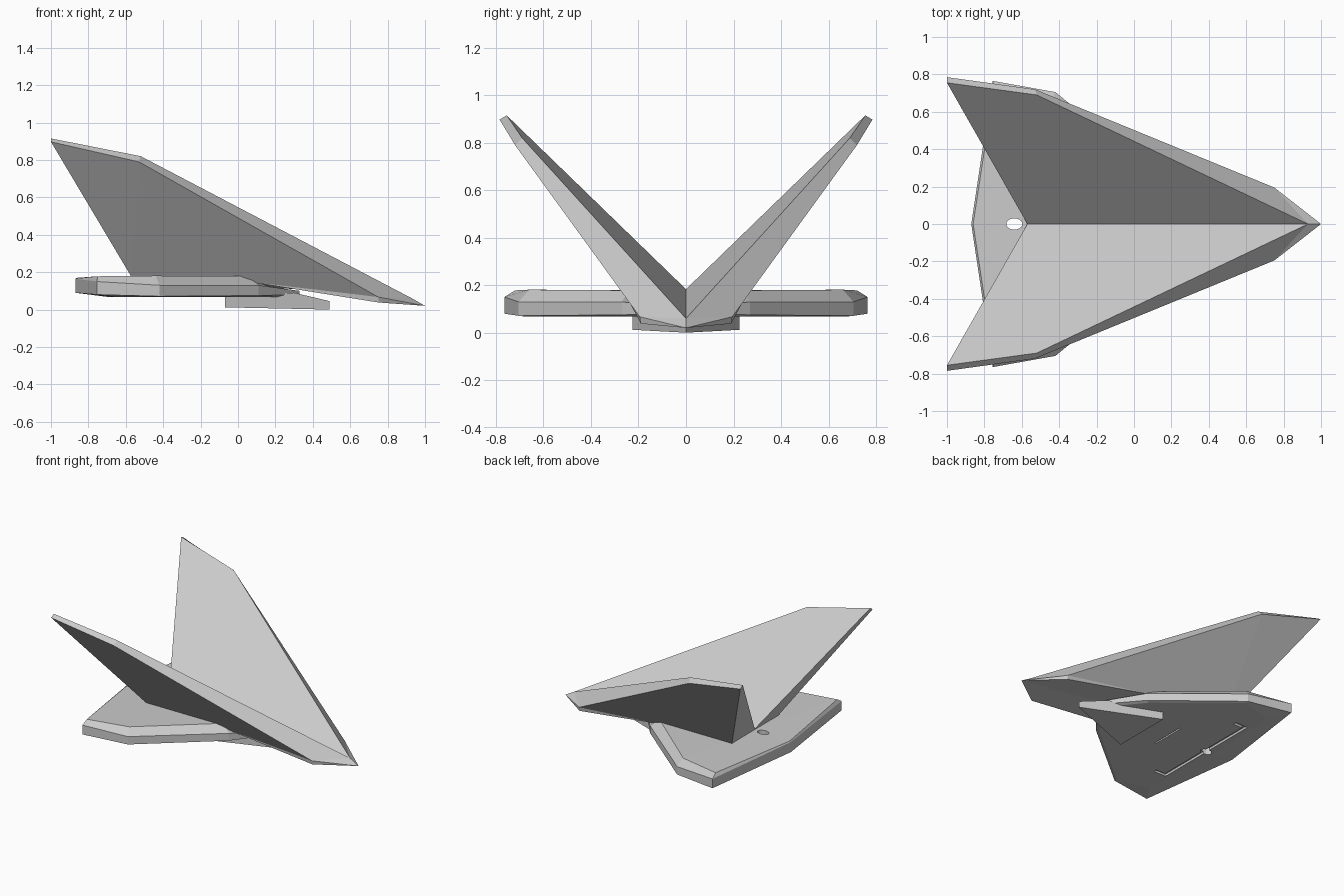
import bpy, bmesh

if "Cube" in bpy.data.objects:
    bpy.data.objects.remove(bpy.data.objects["Cube"], do_unlink=True)

grey = bpy.data.materials.new("light_grey")
grey.use_nodes = True
grey.diffuse_color = (0.6, 0.6, 0.6, 1)
grey.node_tree.nodes["Principled BSDF"].inputs["Base Color"].default_value = (0.6, 0.6, 0.6, 1)


def half_solid(name, points, faces):
    """Build the +y half from named corner points and mirror it across y = 0."""
    bm = bmesh.new()
    v = {key: bm.verts.new(co) for key, co in points.items()}
    for face in faces:
        bm.faces.new([v[k] for k in face.split()])
    bmesh.ops.recalc_face_normals(bm, faces=bm.faces)
    mesh = bpy.data.meshes.new(name)
    bm.to_mesh(mesh)
    bm.free()
    mesh.materials.append(grey)
    obj = bpy.data.objects.new(name, mesh)
    bpy.context.collection.objects.link(obj)
    mirror = obj.modifiers.new("mirror", 'MIRROR')
    mirror.use_axis = (False, True, False)
    mirror.use_clip = True
    return obj


def cut(target, cutter):
    """Subtract a helper solid from the target."""
    cutter.hide_render = True
    cutter.hide_set(True)
    mod = target.modifiers.new("cut", 'BOOLEAN')
    mod.operation = 'DIFFERENCE'
    mod.solver = 'EXACT'
    mod.object = cutter
    bpy.context.view_layer.objects.active = target
    bpy.ops.object.modifier_apply(modifier=mod.name)
    bpy.data.objects.remove(cutter, do_unlink=True)


# Raised V wings with a thick root and a pointed nose
half_solid("v_wings", {
    "root": (-0.57, 0, 0.183), "ridge": (0.93, 0, 0.06),
    "crest": (-0.52, 0.69, 0.82), "tip": (-1, 0.755, 0.915),
    "tip_out": (-1, 0.785, 0.897), "crest_out": (-0.53, 0.72, 0.79),
    "cheek": (0.75, 0.195, 0.067), "chin": (0.75, 0.19, 0.038),
    "nose": (1, 0, 0.02), "belly": (0.3, 0, 0.11),
    "hip": (0.05, 0.25, 0.15), "heel": (-0.57, 0.27, 0.175),
    "root_low": (-0.57, 0, 0.15),
}, [
    "root ridge crest tip",
    "tip crest crest_out tip_out",
    "crest ridge cheek crest_out",
    "ridge nose cheek",
    "nose chin cheek",
    "tip_out crest_out heel",
    "crest_out cheek hip heel",
    "cheek chin hip",
    "root tip tip_out heel",
    "root heel root_low",
    "nose belly hip chin",
    "belly root_low heel hip",
])

# Base plate: four stacked rings, each from tail to front
rings = [
    [(-0.70, 0, 0.068), (-0.66, 0.62, 0.068), (-0.42, 0.68, 0.068), (0.09, 0.26, 0.068), (0.30, 0, 0.068)],
    [(-0.87, 0, 0.09), (-0.755, 0.765, 0.08), (-0.42, 0.705, 0.071), (0.11, 0.27, 0.075), (0.33, 0, 0.08)],
    [(-0.87, 0, 0.165), (-0.755, 0.765, 0.15), (-0.42, 0.705, 0.13), (0.11, 0.27, 0.13), (0.33, 0, 0.1)],
    [(-0.86, 0, 0.17), (-0.75, 0.72, 0.178), (-0.44, 0.66, 0.181), (0.05, 0.24, 0.178), (0.22, 0, 0.1)],
]
points = {f"{r}{i}": co for r, ring in enumerate(rings) for i, co in enumerate(ring)}
points["mid"] = (-0.57, 0, 0.178)
faces = [f"{r}{i} {r}{i+1} {r+1}{i+1} {r+1}{i}" for r in range(3) for i in range(4)]
faces += ["00 01 02 03 04", "30 mid 31", "mid 32 31", "mid 33 32", "mid 34 33"]
plate = half_solid("base_plate", points, faces)
bpy.context.view_layer.objects.active = plate
bpy.ops.object.modifier_apply(modifier="mirror")

# Oval hole through the tail
bpy.ops.mesh.primitive_cylinder_add(vertices=24, radius=1, depth=0.6, location=(-0.64, 0, 0.12))
hole = bpy.context.object
hole.scale = (0.043, 0.03, 1)
cut(plate, hole)

# Shallow grooves on the underside: long cross groove, its bent ends, short slit
for x, y, sx, sy in [(-0.63, 0, 0.025, 0.84), (-0.59, 0.42, 0.1, 0.025),
                     (-0.59, -0.42, 0.1, 0.025), (-0.3, 0, 0.012, 0.26)]:
    bpy.ops.mesh.primitive_cube_add(size=1, location=(x, y, 0.065))
    groove = bpy.context.object
    groove.scale = (sx, sy, 0.04)
    cut(plate, groove)

# Triangular keel below the plate, pointing forward
half_solid("keel", {
    "back_low": (-0.07, 0, 0.012), "side_low": (-0.07, 0.225, 0.012), "front_low": (0.49, 0, 0),
    "back_top": (-0.07, 0, 0.085), "side_top": (-0.07, 0.225, 0.085),
    "slope_mid": (0.3, 0, 0.09), "slope_side": (0.3, 0.076, 0.09), "front_top": (0.49, 0, 0.045),
}, [
    "back_low side_low front_low",
    "back_low back_top side_top side_low",
    "back_top slope_mid slope_side side_top",
    "slope_mid front_top slope_side",
    "side_low side_top slope_side front_top front_low",
])
